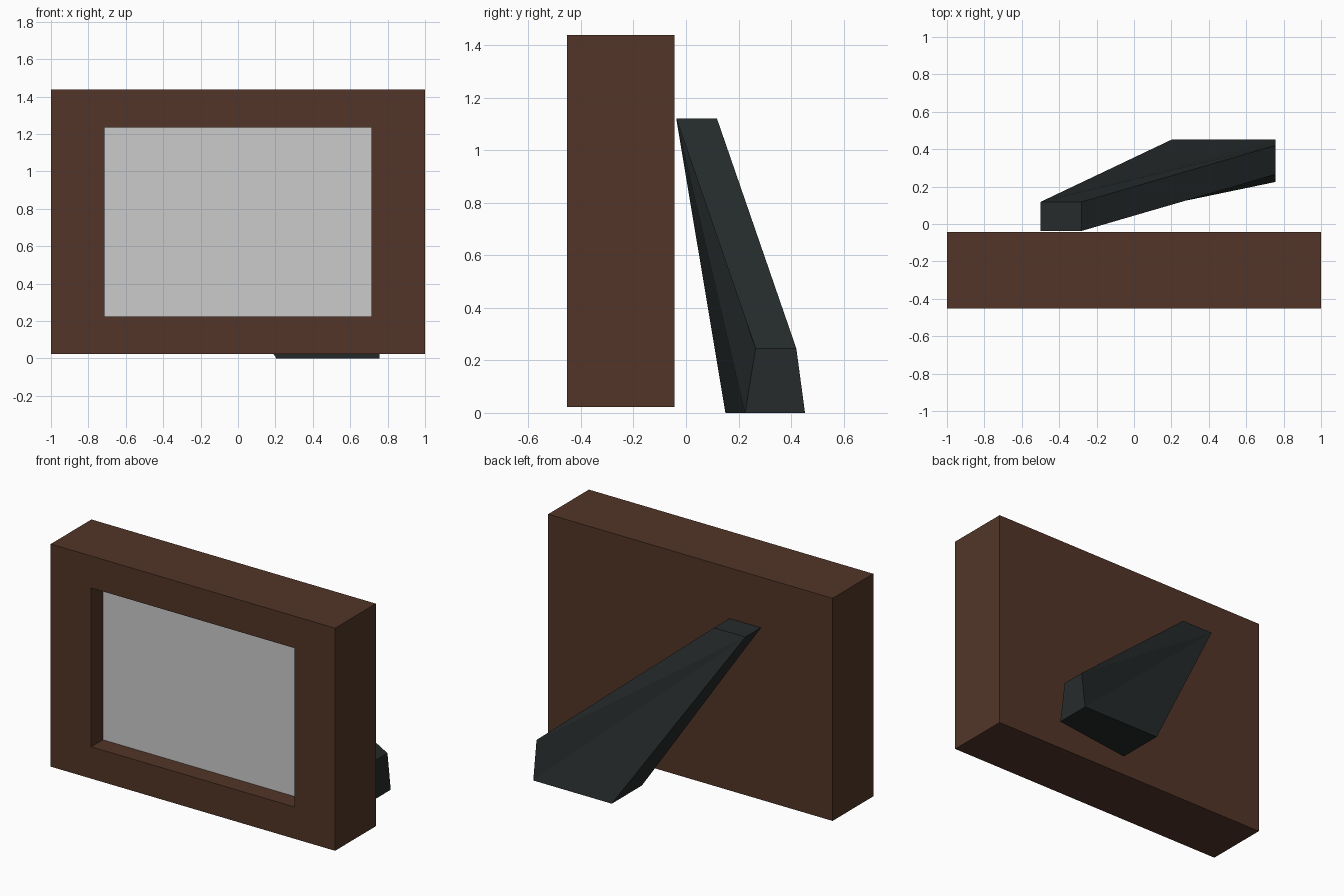
import bpy

if "Cube" in bpy.data.objects:
    bpy.data.objects.remove(bpy.data.objects["Cube"])


def material(name, rgb):
    m = bpy.data.materials.new(name)
    m.diffuse_color = (*rgb, 1)
    m.use_nodes = True
    m.node_tree.nodes["Principled BSDF"].inputs["Base Color"].default_value = m.diffuse_color
    return m


def make(name, verts, faces, mat=None):
    mesh = bpy.data.meshes.new(name)
    mesh.from_pydata(verts, [], faces)
    ob = bpy.data.objects.new(name, mesh)
    bpy.context.collection.objects.link(ob)
    if mat:
        mesh.materials.append(mat)
    return ob


def rect(x, z0, z1, y):
    return [(-x, y, z0), (x, y, z0), (x, y, z1), (-x, y, z1)]


wood = material("dark_wood", (0.084, 0.036, 0.021))
black = material("stand_black", (0.0196, 0.0245, 0.0245))
FRONT, BACK, RECESS = -0.453, -0.044, -0.335
Z0, Z1 = 0.023, 1.438

# Frame: back panel, outer sides, front border and recess walls as stacked loops
loops = [rect(1, Z0, Z1, BACK), rect(1, Z0, Z1, FRONT),
         rect(0.715, 0.225, 1.235, FRONT), rect(0.715, 0.225, 1.235, RECESS)]
verts = [v for loop in loops for v in loop]
faces = [(3, 2, 1, 0)]
for k in range(3):
    for i in range(4):
        j = (i + 1) % 4
        faces.append((4 * k + i, 4 * k + j, 4 * k + 4 + j, 4 * k + 4 + i))
frame = make("picture_frame", verts, [f[::-1] for f in faces], wood)

# Grey picture at the bottom of the recess
make("picture", rect(0.715, 0.225, 1.235, RECESS), [(0, 1, 2, 3)])

# Slanted easel leg: outline points as x, z, front y, back y
outline = [(-0.50, 1.12, -0.037, 0.118), (0.205, 0, 0.15, 0.453),
           (0.757, 0, 0.225, 0.453), (0.757, 0.245, 0.265, 0.42),
           (-0.28, 1.12, -0.037, 0.118)]
n = len(outline)
verts = [(x, f, z) for x, z, f, b in outline] + [(x, b, z) for x, z, f, b in outline]
faces = [(0, i, i + 1) for i in range(1, n - 1)]
faces += [(n, n + i + 1, n + i) for i in range(1, n - 1)]
faces += [((i + 1) % n, i, n + i, n + (i + 1) % n) for i in range(n)]
make("back_stand", verts, faces, black)

# Consistent outward normals
import bmesh
for ob in (frame, bpy.data.objects["back_stand"]):
    bm = bmesh.new()
    bm.from_mesh(ob.data)
    bmesh.ops.recalc_face_normals(bm, faces=bm.faces)
    bm.to_mesh(ob.data)
    bm.free()
